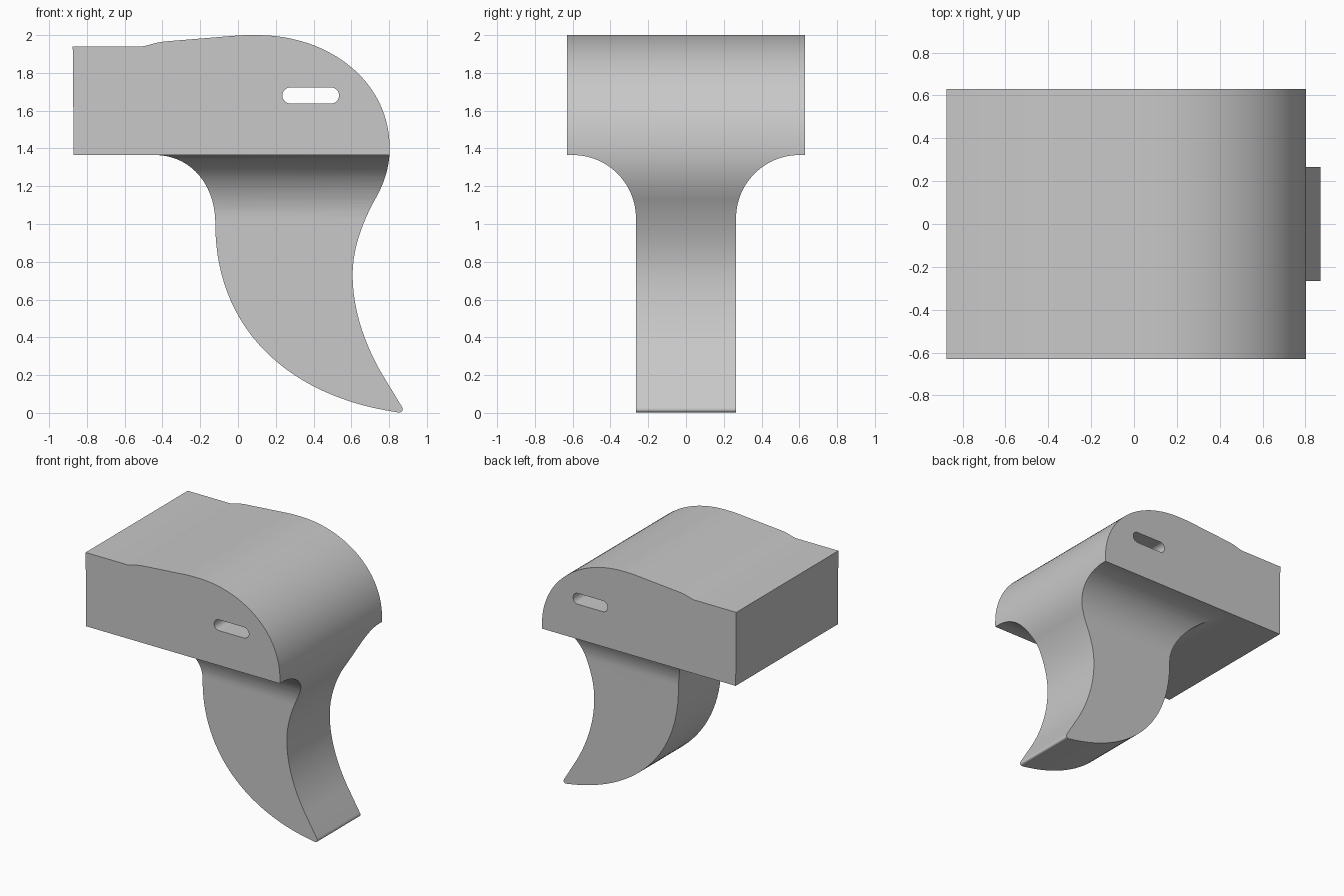
import bpy, bmesh, math
from mathutils import Vector

if "Cube" in bpy.data.objects:
    bpy.data.objects.remove(bpy.data.objects["Cube"], do_unlink=True)

grey = bpy.data.materials.new("plain grey")
grey.use_nodes = True
grey.diffuse_color = (0.58, 0.58, 0.58, 1)
grey.node_tree.nodes["Principled BSDF"].inputs["Base Color"].default_value = grey.diffuse_color


def outline(start, steps, n=28):
    """Chain lines (one point) and cubic curves (two handles and an end)."""
    pts = [Vector(start)]
    for step in steps:
        if len(step) == 1:
            pts.append(Vector(step[0]))
            continue
        a, (b, c, d) = pts[-1], map(Vector, step)
        for i in range(1, n + 1):
            t = i / n
            s = 1 - t
            pts.append(a * s**3 + b * 3*s*s*t + c * 3*s*t*t + d * t**3)
    return pts


def prism(name, pts, axis, half):
    """Extrude a closed outline both ways along the x or y axis."""
    def place(p, h):
        return (h, p.x, p.y) if axis == "x" else (p.x, h, p.y)
    bm = bmesh.new()
    face = bm.faces.new([bm.verts.new(place(p, -half)) for p in pts])
    res = bmesh.ops.extrude_face_region(bm, geom=[face])
    shift = Vector((2 * half, 0, 0) if axis == "x" else (0, 2 * half, 0))
    bmesh.ops.translate(bm, vec=shift, verts=[v for v in res["geom"] if isinstance(v, bmesh.types.BMVert)])
    bmesh.ops.recalc_face_normals(bm, faces=bm.faces)
    mesh = bpy.data.meshes.new(name)
    bm.to_mesh(mesh)
    bm.free()
    mesh.materials.append(grey)
    obj = bpy.data.objects.new(name, mesh)
    bpy.context.collection.objects.link(obj)
    return obj


# Side silhouette: block head with a domed top, flowing into the curved claw
side = outline((-0.87, 1.365), [
    [(-0.875, 1.94)],
    [(-0.51, 1.94)],
    [(-0.47, 1.945), (-0.45, 1.96), (-0.38, 1.967)],
    [(0.0, 1.998)],
    [(0.03, 2.0), (0.07, 2.0), (0.1, 2.0)],
    [(0.48, 2.0), (0.803, 1.76), (0.803, 1.4)],
    [(0.803, 1.28), (0.76, 1.19), (0.72, 1.12)],
    [(0.65, 0.99), (0.607, 0.86), (0.607, 0.73)],
    [(0.607, 0.52), (0.69, 0.33), (0.76, 0.21)],
    [(0.866, 0.035)],
    [(0.88, 0.01), (0.865, 0.0), (0.845, 0.003)],
    [(0.25, 0.09), (-0.12, 0.46), (-0.12, 1.0)],
    [(-0.12, 1.22), (-0.26, 1.365), (-0.44, 1.365)],
])
body = prism("hook_body", side, "y", 0.63)

# End silhouette: wide head, filleted neck, narrow claw
half_end = outline((0.265, -0.1), [
    [(0.265, 1.03)],
    [(0.265, 1.215), (0.415, 1.365), (0.6, 1.365)],
    [(0.7, 1.365)],
    [(0.7, 2.1)],
])
end = half_end + [Vector((-p.x, p.y)) for p in reversed(half_end)]
end_form = prism("end_form_cutter", end, "x", 1.2)

# Rounded slot through the head
r, mid_x, mid_z, reach = 0.0425, 0.385, 1.68, 0.1075
slot = []
for i in range(34):
    k = i % 17
    sign = 1 if i < 17 else -1
    a = math.pi * (k / 16 - 0.5)
    slot.append(Vector((mid_x + sign * (reach + r * math.cos(a)), mid_z + sign * r * math.sin(a))))
slot_form = prism("slot_cutter", slot, "y", 0.8)

for cutter, op in ((end_form, "INTERSECT"), (slot_form, "DIFFERENCE")):
    mod = body.modifiers.new(cutter.name, "BOOLEAN")
    mod.object, mod.operation, mod.solver = cutter, op, "EXACT"
    cutter.hide_render = True

# Bake the cuts, drop the helpers and smooth the curved walls
bpy.context.view_layer.objects.active = body
body.select_set(True)
for mod in list(body.modifiers):
    bpy.ops.object.modifier_apply(modifier=mod.name)
for cutter in (end_form, slot_form):
    bpy.data.objects.remove(cutter, do_unlink=True)
bpy.ops.object.shade_smooth_by_angle(angle=math.radians(25))
